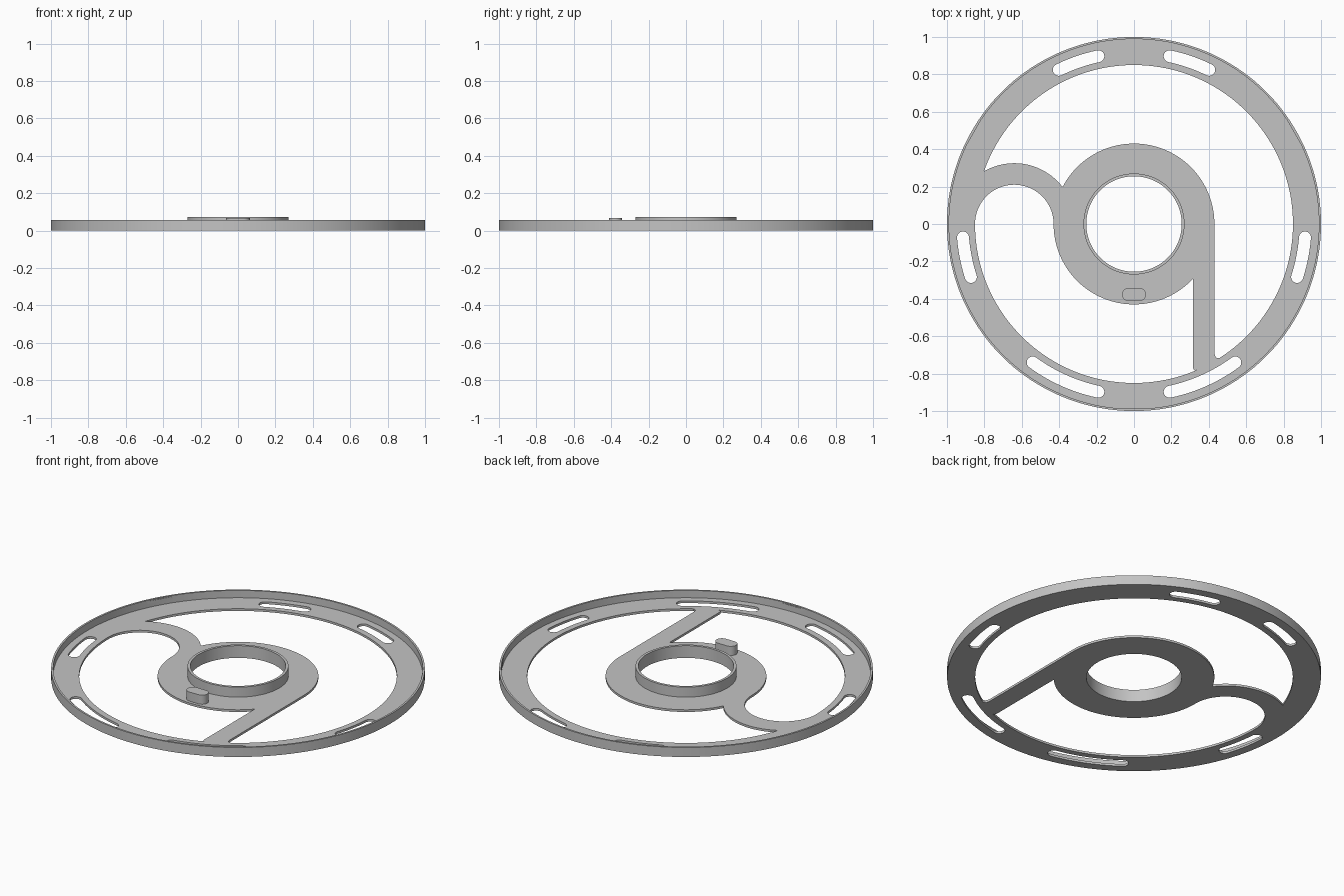
import bpy, bmesh, math
from math import cos, sin, radians, sqrt, atan2, degrees

if "Cube" in bpy.data.objects:
    bpy.data.objects.remove(bpy.data.objects["Cube"])

grey = bpy.data.materials.new("light_grey")
grey.diffuse_color = (0.55, 0.55, 0.55, 1)
grey.use_nodes = True
grey.node_tree.nodes["Principled BSDF"].inputs["Base Color"].default_value = grey.diffuse_color


def arc(cx, cy, r, a0, a1, step=2.0):
    n = max(2, round(abs(a1 - a0) / step))
    return [(cx + r * cos(radians(a0 + (a1 - a0) * i / n)),
             cy + r * sin(radians(a0 + (a1 - a0) * i / n))) for i in range(n + 1)]


def circle(r):
    return arc(0, 0, r, 0, 360)[:-1]


def slot(r, half, a0, a1):
    # curved slot with round ends, along radius r from angle a0 to a1
    e0 = (r * cos(radians(a0)), r * sin(radians(a0)))
    e1 = (r * cos(radians(a1)), r * sin(radians(a1)))
    return (arc(0, 0, r + half, a0, a1) + arc(*e1, half, a1, a1 + 180, 15)[1:-1]
            + arc(0, 0, r - half, a1, a0) + arc(*e0, half, a0 + 180, a0 + 360, 15)[1:-1])


def extruded(name, outlines, z0, z1):
    # filled flat outline (first loop outer, others holes) given thickness
    cu = bpy.data.curves.new(name + "_profile", 'CURVE')
    cu.dimensions = '2D'
    cu.fill_mode = 'BOTH'
    cu.extrude = (z1 - z0) / 2
    for pts in outlines:
        sp = cu.splines.new('POLY')
        sp.points.add(len(pts) - 1)
        for p, (x, y) in zip(sp.points, pts):
            p.co = (x, y, 0, 1)
        sp.use_cyclic_u = True
    tmp = bpy.data.objects.new(name + "_profile", cu)
    bpy.context.collection.objects.link(tmp)
    bpy.context.view_layer.update()
    dg = bpy.context.evaluated_depsgraph_get()
    me = bpy.data.meshes.new_from_object(tmp.evaluated_get(dg))
    bpy.data.objects.remove(tmp)
    bm = bmesh.new()
    bm.from_mesh(me)
    bmesh.ops.remove_doubles(bm, verts=bm.verts, dist=1e-5)
    bmesh.ops.translate(bm, verts=bm.verts, vec=(0, 0, (z0 + z1) / 2))
    bmesh.ops.recalc_face_normals(bm, faces=bm.faces)
    bm.to_mesh(me)
    bm.free()
    me.name = name
    me.materials.clear()
    me.materials.append(grey)
    ob = bpy.data.objects.new(name, me)
    bpy.context.collection.objects.link(ob)
    bpy.ops.object.select_all(action='DESELECT')
    ob.select_set(True)
    bpy.context.view_layer.objects.active = ob
    bpy.ops.object.shade_smooth_by_angle(angle=radians(30))
    return ob


RIM, RING, HUB, TUBE, BORE = 0.989, 0.85, 0.43, 0.27, 0.255
ARM_X, ARM_IN, ARM_OUT = -0.64, 0.21, 0.325
SPOKE_L, SPOKE_R = 0.315, 0.43


def arm_crossing(r):
    # angles where the arm's outer arc meets a centred circle: (on circle, on arm)
    a = (r * r - ARM_OUT ** 2 + ARM_X ** 2) / (2 * ARM_X)
    h = sqrt(r * r - a * a)
    return degrees(atan2(h, a)), degrees(atan2(h, a - ARM_X))


# Large opening above the arm and right of the spoke
ring_a, arm_a = arm_crossing(RING)
hub_a, arm_b = arm_crossing(HUB)
fillet_r = degrees(atan2(-0.718, 0.455))
upper = (arc(0, 0, RING, fillet_r, ring_a) + arc(ARM_X, 0, ARM_OUT, arm_a, arm_b)[1:]
         + arc(0, 0, HUB, hub_a, 0)[1:]
         + [(SPOKE_R, -0.69), (0.433, -0.705), (0.441, -0.716)])

# Opening below the arm and left of the spoke
spoke_a = 360 + degrees(atan2(-sqrt(HUB ** 2 - SPOKE_L ** 2), SPOKE_L))
fillet_l = 360 + degrees(atan2(-0.781, 0.335))
lower = (arc(ARM_X, 0, ARM_IN, 180, 0) + arc(0, 0, HUB, 180, spoke_a)[1:]
         + [(SPOKE_L, -0.765), (0.318, -0.778), (0.325, -0.783)]
         + arc(0, 0, RING, fillet_l, 180)[:-1])

# Rim slots, mirrored left and right
slots = []
for a0, a1 in ((64, 78), (-18, -4.5), (-78, -53.8)):
    s = slot(0.917, 0.032, a0, a1)
    slots += [s, [(-x, y) for x, y in s]]

extruded("spoked_plate", [circle(RIM), circle(TUBE), upper, lower] + slots, 0, 0.013)
extruded("outer_rim", [circle(1.0), circle(RIM)], 0, 0.056)
extruded("hub_collar", [circle(TUBE), circle(BORE)], 0, 0.072)

# Locating pin on the hub
extruded("locating_pin", [arc(0.029, -0.377, 0.035, -90, 90, 10)
                          + arc(-0.029, -0.377, 0.035, 90, 270, 10)], 0.012, 0.067)

# Snap ridges: flat chords inside the rim
half = degrees(math.acos(0.984 / RIM))
for i, a in enumerate((30, 150, 270)):
    extruded(f"snap_ridge_{i + 1}", [arc(0, 0, RIM + 0.002, a - half, a + half)], 0.035, 0.05)
